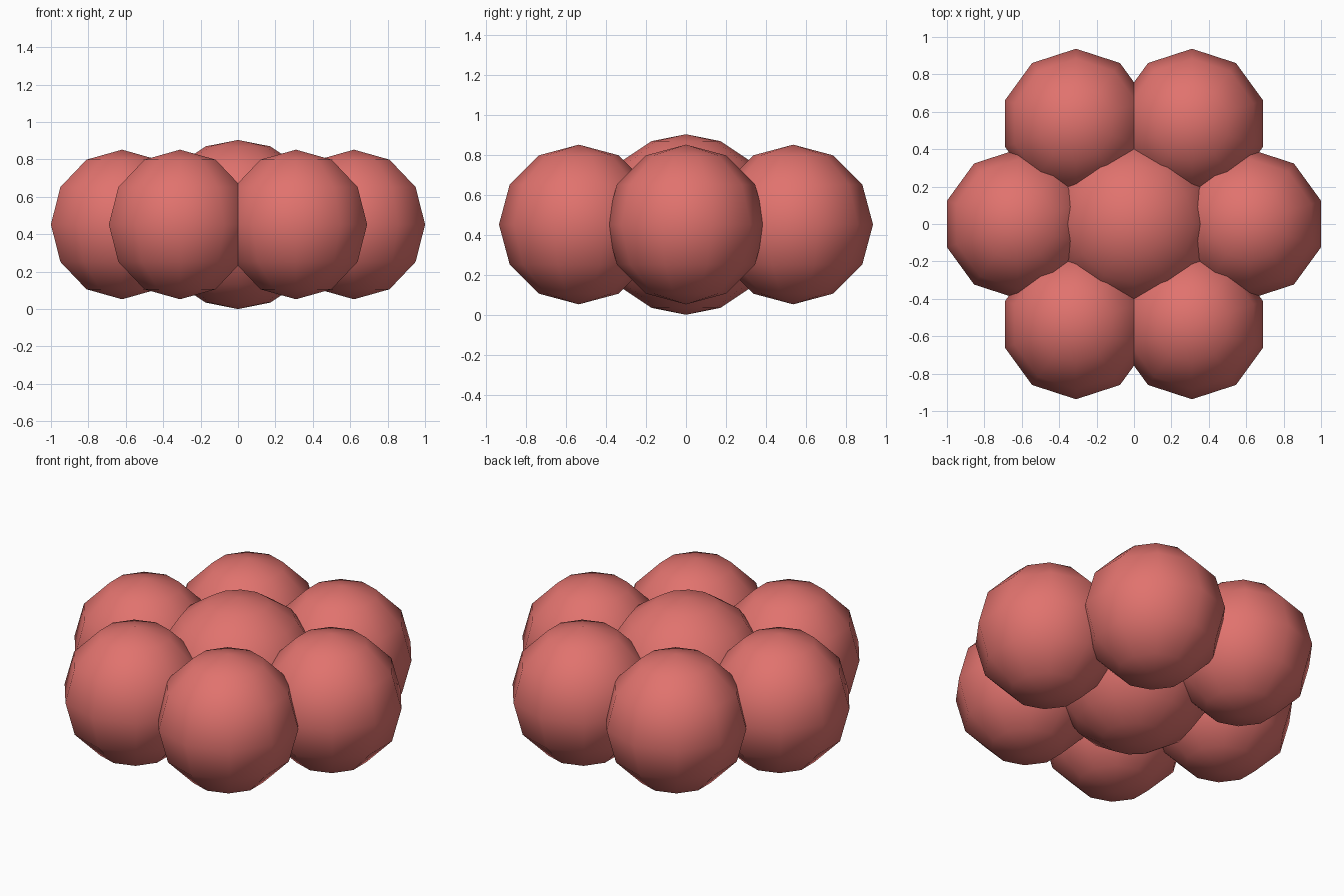
import bpy
import bmesh
from math import cos, sin, radians

cube = bpy.data.objects.get("Cube")
if cube:
    bpy.data.objects.remove(cube, do_unlink=True)

OUTER_RADIUS = 0.4
CORE_RADIUS = 0.452
RING_DISTANCE = 0.62

# Single coral red material
COLOUR = (0.75, 0.17, 0.155, 1.0)
coral = bpy.data.materials.new("coral_red")
coral.use_nodes = True
coral.diffuse_color = COLOUR
coral.node_tree.nodes["Principled BSDF"].inputs["Base Color"].default_value = COLOUR


def add_ball(name, x, y, radius, segments, rings):
    """Smooth-shaded low-poly ball with poles on the z axis."""
    bm = bmesh.new()
    bmesh.ops.create_uvsphere(bm, u_segments=segments, v_segments=rings, radius=radius)
    for face in bm.faces:
        face.smooth = True
    mesh = bpy.data.meshes.new(name)
    bm.to_mesh(mesh)
    bm.free()
    mesh.materials.append(coral)
    ball = bpy.data.objects.new(name, mesh)
    ball.location = (x, y, CORE_RADIUS)
    bpy.context.collection.objects.link(ball)


# Larger ball in the middle
add_ball("core_ball", 0, 0, CORE_RADIUS, 12, 8)

# Six equal balls around it, all in the same orientation
names = ["left", "back_left", "back_right", "right", "front_right", "front_left"]
for i, side in enumerate(names):
    angle = radians(60 * i)
    add_ball(side + "_ball", RING_DISTANCE * cos(angle), RING_DISTANCE * sin(angle),
             OUTER_RADIUS, 10, 6)
